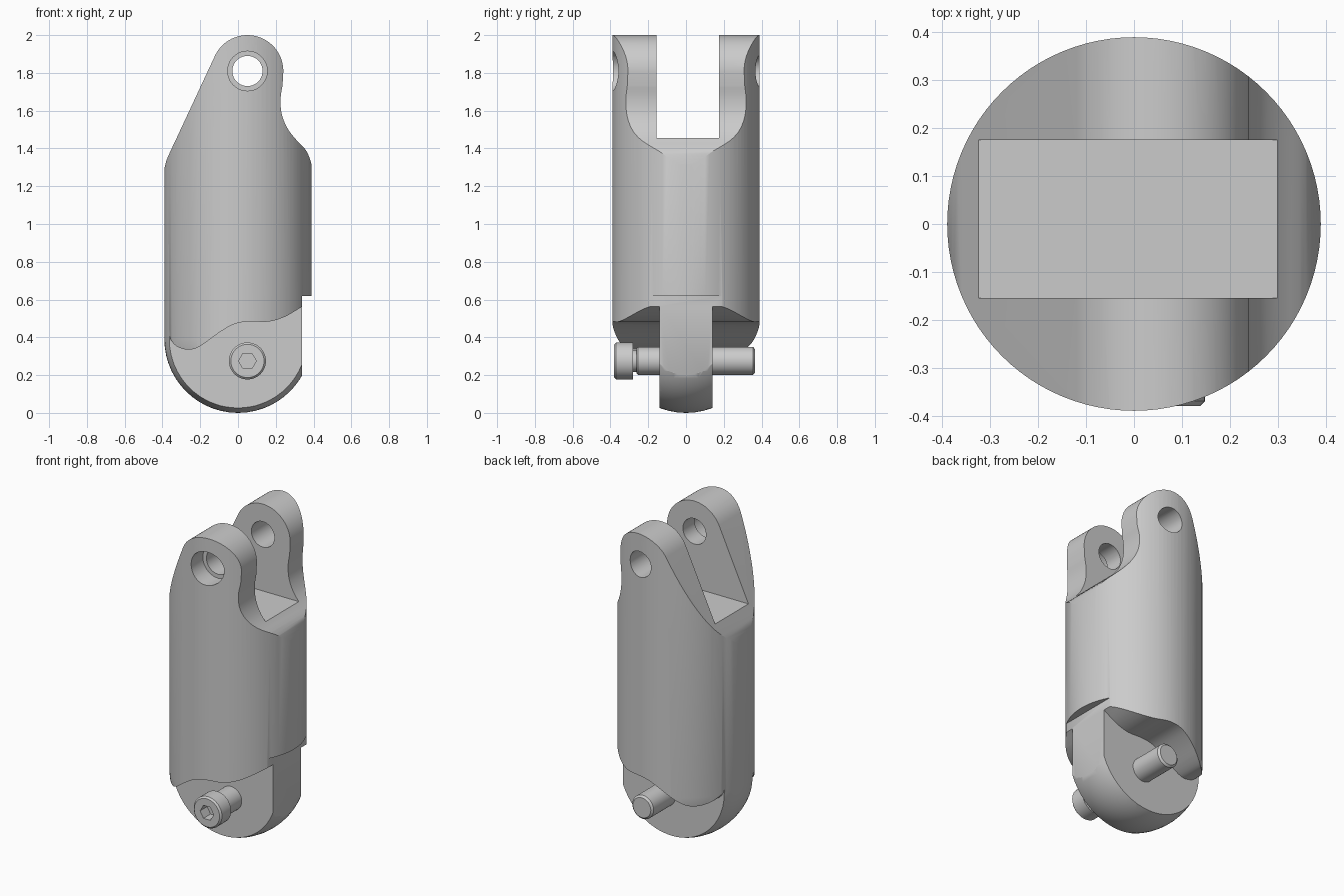
import bpy, bmesh
from math import sin, cos, pi, radians
from mathutils import Matrix, Vector

if "Cube" in bpy.data.objects:
    bpy.data.objects.remove(bpy.data.objects["Cube"])


def finish(name, bm):
    bmesh.ops.recalc_face_normals(bm, faces=bm.faces[:])
    me = bpy.data.meshes.new(name)
    bm.to_mesh(me)
    bm.free()
    ob = bpy.data.objects.new(name, me)
    bpy.context.collection.objects.link(ob)
    return ob


def lathe(name, profile, n, matrix=Matrix()):
    """Closed solid of revolution about z from (radius, z) points."""
    bm = bmesh.new()
    rings = []
    for r, z in profile:
        if r == 0:
            rings.append([bm.verts.new((0, 0, z))] * n)
        else:
            rings.append([bm.verts.new((r * cos(2 * pi * i / n), r * sin(2 * pi * i / n), z))
                          for i in range(n)])
    for a, b in zip(rings, rings[1:]):
        for i in range(n):
            j = (i + 1) % n
            quad = list(dict.fromkeys((a[i], a[j], b[j], b[i])))
            bm.faces.new(quad)
    for ring in (rings[0], rings[-1]):
        if ring[0] is not ring[1]:
            bm.faces.new(ring)
    bm.transform(matrix)
    return finish(name, bm)


def prism(name, pts, y0, y1):
    """Extrude an (x, z) outline along y."""
    bm = bmesh.new()
    face = bm.faces.new([bm.verts.new((x, y0, z)) for x, z in pts])
    ext = bmesh.ops.extrude_face_region(bm, geom=[face])
    verts = [v for v in ext["geom"] if isinstance(v, bmesh.types.BMVert)]
    bmesh.ops.translate(bm, verts=verts, vec=(0, y1 - y0, 0))
    return finish(name, bm)


def arc(cx, cz, r, a0, a1, n):
    return [(cx + r * cos(radians(a0 + (a1 - a0) * i / n)),
             cz + r * sin(radians(a0 + (a1 - a0) * i / n))) for i in range(n + 1)]


def circle(cx, cz, r, n):
    return arc(cx, cz, r, 0, 360, n)[:-1]


def spline(pts, steps=4):
    """Catmull-Rom curve through the points."""
    p = [Vector(q) for q in [pts[0]] + pts + [pts[-1]]]
    out = []
    for a, b, c, d in zip(p, p[1:], p[2:], p[3:]):
        for i in range(steps):
            t = i / steps
            v = 0.5 * (2 * b + (c - a) * t + (2 * a - 5 * b + 4 * c - d) * t * t
                       + (3 * b - a - 3 * c + d) * t ** 3)
            out.append((v.x, v.y))
    return out + [pts[-1]]


def boolean(ob, cutter, op='DIFFERENCE'):
    mod = ob.modifiers.new("cut", 'BOOLEAN')
    mod.object, mod.operation, mod.solver = cutter, op, 'EXACT'
    bpy.context.view_layer.objects.active = ob
    bpy.ops.object.modifier_apply(modifier=mod.name)
    bpy.data.objects.remove(cutter, do_unlink=True)


def smooth(ob):
    bpy.ops.object.select_all(action='DESELECT')
    ob.select_set(True)
    bpy.context.view_layer.objects.active = ob
    bpy.ops.object.shade_smooth_by_angle(angle=radians(30))


R = 0.39
PX, TOP_Z, BOLT_Z = 0.05, 1.81, 0.275

# Link body: cylinder with a hemispherical bottom
dome = [(0, 0)] + [(R * sin(a), R - R * cos(a)) for a in (pi / 2 * i / 14 for i in range(1, 15))]
body = lathe("link_body", dome + [(R, 2.1)], 96)

# Shoulder and fork silhouette
right = spline([(0.40, 1.25), (0.388, 1.32), (0.36, 1.39), (0.30, 1.455), (0.26, 1.51),
                (0.232, 1.58), (0.225, 1.66), (0.236, 1.735)])
outline = ([(-0.5, -0.1), (0.5, -0.1), (0.5, 1.25)] + right + arc(PX, TOP_Z, 0.19, -8, 154.5, 30)
           + [(-0.325, 1.455), (-0.358, 1.385), (-0.378, 1.34), (-0.388, 1.30), (-0.395, 1.26),
              (-0.5, 1.2)])
boolean(body, prism("silhouette_cutter", outline, -0.6, 0.6), 'INTERSECT')

# Slot between the fork arms
boolean(body, prism("slot_cutter", [(-0.6, 1.455), (0.6, 1.455), (0.6, 2.2), (-0.6, 2.2)],
                    -0.155, 0.175))

# Curved cut on both sides leaving the lower tongue
wave = spline([(-0.385, 0.50), (-0.366, 0.42), (-0.348, 0.375), (-0.31, 0.345), (-0.25, 0.335),
               (-0.19, 0.36), (-0.10, 0.425), (-0.02, 0.47), (0.06, 0.484), (0.16, 0.483),
               (0.25, 0.51), (0.34, 0.563), (0.42, 0.61)])
for s in (-1, 1):
    boolean(body, prism("tongue_cutter", wave + [(0.5, 0.61), (0.5, -0.1), (-0.5, -0.1), (-0.5, 0.5)],
                        s * 0.14, s * 0.6))

# Flat notch at the lower right
boolean(body, prism("notch_cutter", [(0.34, -0.2), (0.6, -0.2), (0.6, 0.62), (0.34, 0.62)], -0.6, 0.6))

# Pin hole with a counterbore in the front arm
boolean(body, prism("hole_cutter", circle(PX, TOP_Z, 0.08, 40), -0.6, 0.6))
boolean(body, prism("counterbore_cutter", circle(PX, TOP_Z, 0.105, 40), -0.6, -0.27))
smooth(body)

# Socket-head bolt through the tongue
bolt = lathe("bolt", [(0.088, -0.38), (0.098, -0.37), (0.098, -0.28), (0.058, -0.28),
                      (0.058, -0.262), (0.066, -0.262), (0.074, -0.254), (0.074, 0.355),
                      (0.062, 0.366)], 40,
             Matrix.Translation((PX, 0, BOLT_Z)) @ Matrix.Rotation(-pi / 2, 4, 'X'))
boolean(bolt, prism("socket_cutter", circle(PX, BOLT_Z, 0.047, 6), -0.5, -0.31))
smooth(bolt)
